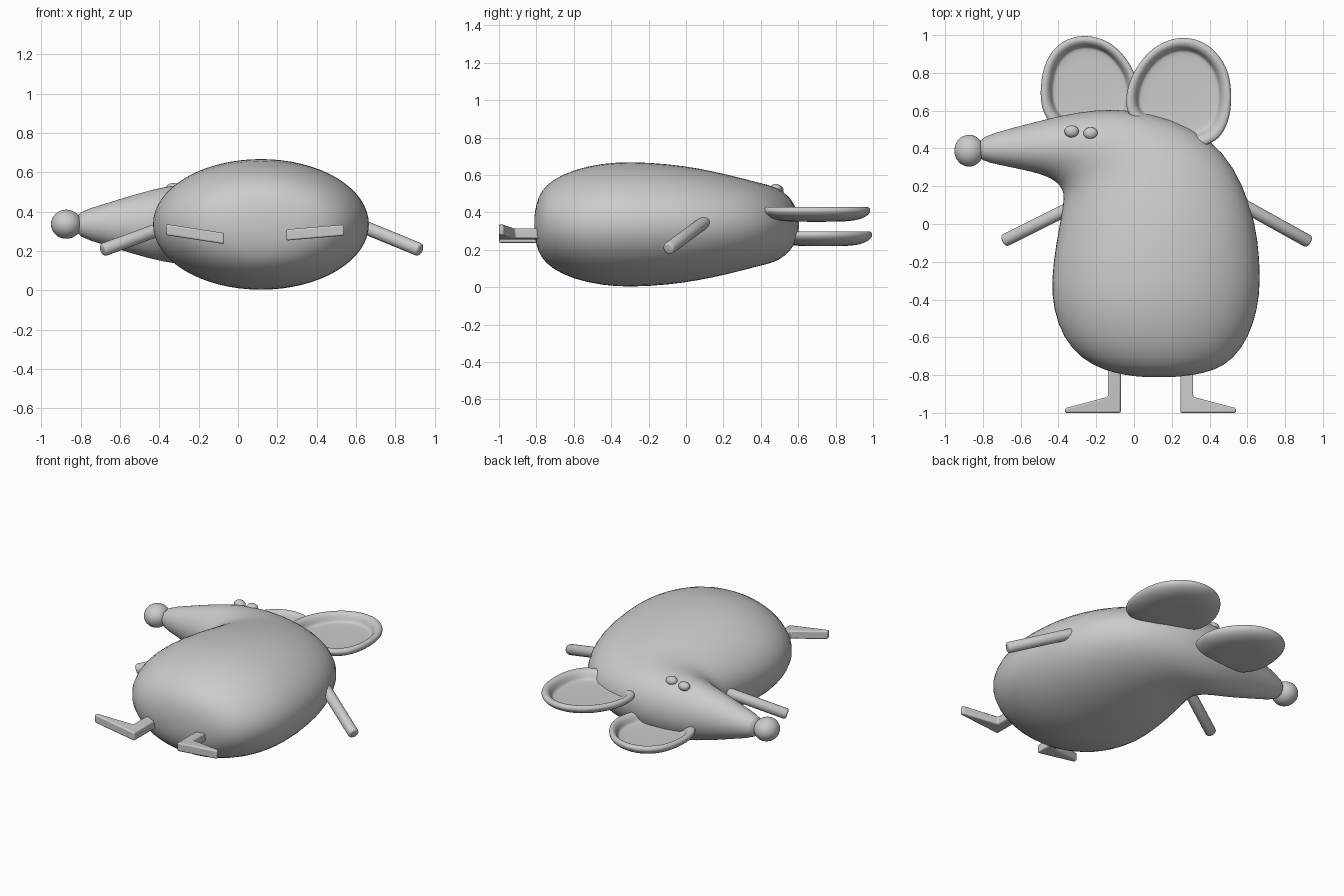
import bpy, bmesh, math
from mathutils import Vector

if "Cube" in bpy.data.objects:
    bpy.data.objects.remove(bpy.data.objects["Cube"])


def finish(name, bm, subsurf=0, bevel=0.0):
    """Turn a bmesh into a smooth object with optional modifiers."""
    bmesh.ops.recalc_face_normals(bm, faces=bm.faces)
    me = bpy.data.meshes.new(name)
    bm.to_mesh(me)
    bm.free()
    ob = bpy.data.objects.new(name, me)
    bpy.context.collection.objects.link(ob)
    if bevel:
        m = ob.modifiers.new("bevel", 'BEVEL')
        m.width, m.segments = bevel, 3
    if subsurf:
        m = ob.modifiers.new("subsurf", 'SUBSURF')
        m.levels = m.render_levels = subsurf
    bpy.context.view_layer.objects.active = ob
    ob.select_set(True)
    bpy.ops.object.shade_smooth_by_angle(angle=math.radians(40))
    ob.select_set(False)
    return ob


def loft(name, rings, subsurf):
    """Skin a list of closed rings and cap both ends with a fan."""
    bm = bmesh.new()
    vs = [[bm.verts.new(p) for p in r] for r in rings]
    n = len(vs[0])
    for a, b in zip(vs, vs[1:]):
        for i in range(n):
            j = (i + 1) % n
            bm.faces.new((a[i], a[j], b[j], b[i]))
    for r in (vs[0], vs[-1]):
        mid = bm.verts.new(sum((v.co for v in r), Vector()) / n)
        for i in range(n):
            bm.faces.new((r[i], r[(i + 1) % n], mid))
    return finish(name, bm, subsurf)


def ellipsoid(name, centre, radii):
    bm = bmesh.new()
    bmesh.ops.create_uvsphere(bm, u_segments=32, v_segments=16, radius=1)
    bmesh.ops.scale(bm, vec=radii, verts=bm.verts)
    bmesh.ops.translate(bm, vec=centre, verts=bm.verts)
    return finish(name, bm)


# Body and snout: inner edge x,y / outer edge x,y / half height
Z = 0.336
stations = [
    (0.06, -.811, 0.20, -.811, .04),
    (-.04, -.802, 0.31, -.802, .11), (-.16, -.775, 0.43, -.775, .18),
    (-.28, -.715, 0.53, -.715, .24), (-.38, -.60, 0.61, -.60, .295),
    (-.43, -.45, 0.658, -.45, .328), (-.442, -.30, 0.674, -.30, .338),
    (-.415, -.10, 0.66, -.08, .325), (-.385, .05, 0.62, .10, .30),
    (-.372, .14, 0.535, .30, .268), (-.38, .185, 0.405, .455, .24),
    (-.41, .22, 0.20, .56, .22), (-.45, .245, 0.0, .605, .21),
    (-.50, .265, -.20, .608, .195), (-.58, .285, -.40, .573, .162),
    (-.70, .31, -.65, .507, .105), (-.82, .335, -.82, .46, .064)]
rings = []
for lx, ly, rx, ry, h in stations:
    a, b = Vector((lx, ly, Z)), Vector((rx, ry, Z))
    ring = []
    for i in range(32):
        t = 2 * math.pi * i / 32
        ring.append((a + b) / 2 + (b - a) / 2 * math.cos(t)
                    + Vector((0, 0, h * math.sin(t))))
    rings.append(ring)
loft("body", rings, 1)

# Nose and eyes
ellipsoid("nose", (-.873, .388, .337), (.078, .084, .074))
ellipsoid("left_eye", (-.33, .49, .518), (.038, .032, .028))
ellipsoid("right_eye", (-.23, .48, .525), (.038, .032, .028))

# Ears: shallow bowls with a thick rolled rim, lower edge sunk in the head
profile = [(.25, .000), (.55, .001), (.8, .012), (.95, .035), (1.0, .058),
           (.97, .078), (.89, .081), (.81, .066), (.765, .030), (.72, .022),
           (.4, .020)]


def ear(name, outline, centre, base):
    c = Vector(centre)
    loft(name, [[((c + (Vector(p) - c) * s * 1.025).to_3d()
                  + Vector((0, 0, base + z))) for p in outline]
                for s, z in profile], 2)


ear("right_ear",
    [(-.04, .59), (-.04, .70), (0, .81), (.08, .915), (.17, .97), (.27, .99),
     (.38, .96), (.46, .88), (.503, .79), (.515, .68), (.505, .56),
     (.46, .465), (.40, .425), (.28, .39), (.14, .45), (.01, .545)],
    (.24, .70), .35)
ear("left_ear",
    [(.0, .58), (.03, .70), (0, .81), (-.06, .90), (-.14, .97), (-.25, 1.0),
     (-.36, .98), (-.44, .91), (-.48, .82), (-.495, .70), (-.485, .61),
     (-.45, .54), (-.38, .49), (-.26, .45), (-.14, .46), (-.04, .51)],
    (-.23, .74), .22)


# Arms: rounded rods
def arm(name, start, end, r):
    a, b = Vector(start), Vector(end)
    bm = bmesh.new()
    bmesh.ops.create_cone(bm, cap_ends=True, segments=24, radius1=r,
                          radius2=r, depth=(b - a).length)
    rot = (b - a).to_track_quat('Z', 'Y').to_matrix()
    bmesh.ops.rotate(bm, matrix=rot, verts=bm.verts)
    bmesh.ops.translate(bm, vec=(a + b) / 2, verts=bm.verts)
    rim = [e for e in bm.edges
           if any(len(f.verts) > 4 for f in e.link_faces)]
    bmesh.ops.bevel(bm, geom=rim, offset=.014, segments=3, profile=.5,
                    affect='EDGES')
    finish(name, bm)


arm("left_arm", (-.28, .115, .355), (-.69, -.09, .205), .034)
arm("right_arm", (.55, .115, .36), (.928, -.095, .205), .034)


# Legs: flat L-shaped pieces with wedge feet pointing outwards
def leg(name, side, heel_x, z, slope):
    shape = [(0, -.70), (0, -1.0), (.295, -1.0), (.295, -.975),
             (.068, -.915), (.068, -.70)]
    bm = bmesh.new()
    lo, hi = [[bm.verts.new((heel_x + side * x, y, z + slope * x + dz))
               for x, y in shape] for dz in (-.028, .028)]
    bm.faces.new(lo)
    bm.faces.new(hi)
    for i in range(6):
        j = (i + 1) % 6
        bm.faces.new((lo[i], lo[j], hi[j], hi[i]))
    finish(name, bm, bevel=.009)


leg("left_leg", -1, -.07, .264, .155)
leg("right_leg", 1, .245, .282, .085)
